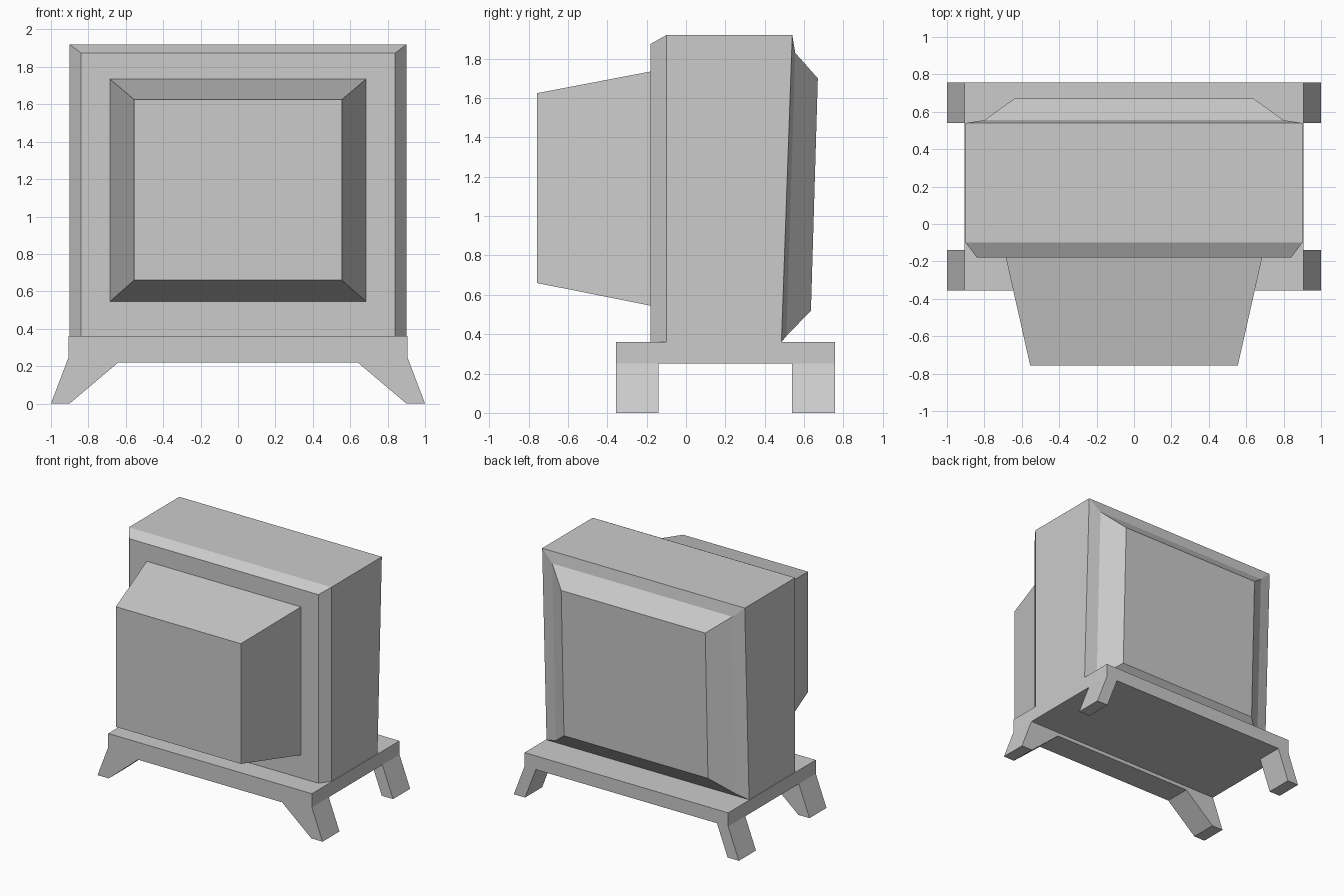
import bpy, bmesh

if "Cube" in bpy.data.objects:
    bpy.data.objects.remove(bpy.data.objects["Cube"])


def loft(name, rings):
    """Skin a series of equal-length point rings and cap both ends."""
    bm = bmesh.new()
    loops = [[bm.verts.new(p) for p in ring] for ring in rings]
    n = len(loops[0])
    for a, b in zip(loops, loops[1:]):
        for i in range(n):
            j = (i + 1) % n
            bm.faces.new((a[i], a[j], b[j], b[i]))
    bm.faces.new(loops[0])
    bm.faces.new(loops[-1])
    bmesh.ops.recalc_face_normals(bm, faces=bm.faces)
    mesh = bpy.data.meshes.new(name)
    bm.to_mesh(mesh)
    bm.free()
    obj = bpy.data.objects.new(name, mesh)
    bpy.context.collection.objects.link(obj)
    return obj


def rect(w, y0, z0, y1, z1):
    """Rectangle of half width w, bottom edge at (y0, z0), top edge at (y1, z1)."""
    return [(-w, y0, z0), (w, y0, z0), (w, y1, z1), (-w, y1, z1)]


def prism(name, profile, y0, y1):
    """Extrude an x-z profile along y."""
    return loft(name, [[(x, y, z) for x, z in profile] for y in (y0, y1)])


# Cabinet with chamfered rear edge, tilted face and bulging screen
loft("cabinet_and_screen", [
    rect(0.84, -0.18, 0.36, -0.18, 1.875),
    rect(0.90, -0.10, 0.36, -0.10, 1.92),
    rect(0.90, 0.485, 0.36, 0.54, 1.92),
    rect(0.80, 0.51, 0.39, 0.555, 1.83),
    rect(0.64, 0.635, 0.52, 0.67, 1.70),
])

# Tapered tube housing
loft("tube_housing", [
    rect(0.685, -0.18, 0.545, -0.18, 1.735),
    rect(0.555, -0.757, 0.66, -0.757, 1.625),
])

# Stand: slab with a slightly deeper rail along the -y edge
prism("stand_slab", [(-0.905, 0.25), (0.905, 0.25), (0.905, 0.36), (-0.905, 0.36)],
      -0.355, 0.757)
prism("stand_rail", [(-0.64, 0.22), (0.64, 0.22), (0.905, 0.25), (-0.905, 0.25)],
      -0.355, -0.14)

# Splayed legs, mirrored left and right; the -y pair has wide braces
wide = [(0.905, 0.25), (1.0, 0), (0.9, 0), (0.64, 0.22)]
narrow = [(0.905, 0.25), (1.0, 0), (0.9, 0), (0.805, 0.25)]
for side, s in (("left", -1), ("right", 1)):
    prism("braced_leg_" + side, [(s * x, z) for x, z in wide], -0.355, -0.14)
    prism("plain_leg_" + side, [(s * x, z) for x, z in narrow], 0.54, 0.757)
